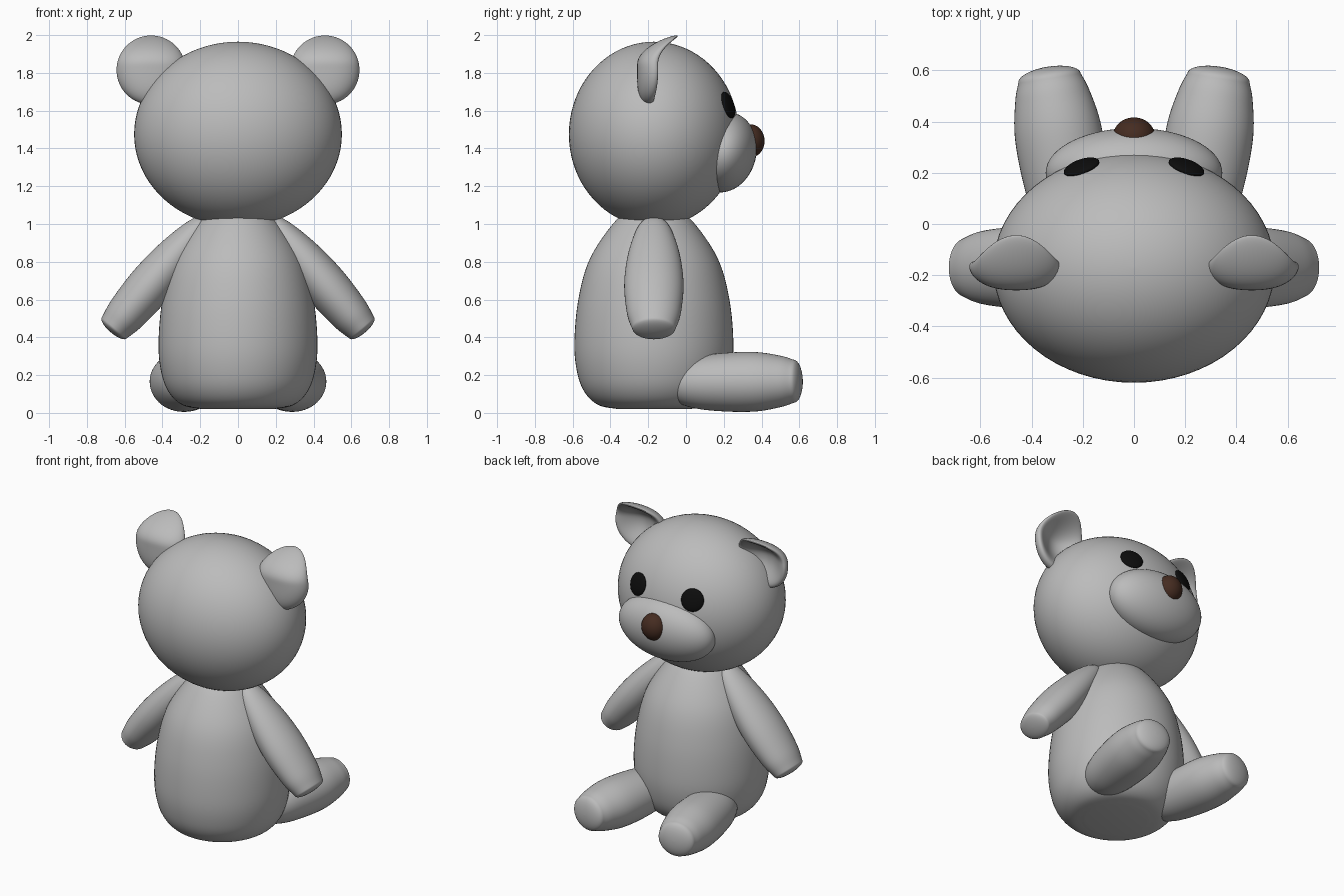
import bpy, math
from mathutils import Vector, Matrix

if "Cube" in bpy.data.objects:
    bpy.data.objects.remove(bpy.data.objects["Cube"])


def material(name, rgb):
    m = bpy.data.materials.new(name)
    m.diffuse_color = (*rgb, 1)
    m.use_nodes = True
    m.node_tree.nodes["Principled BSDF"].inputs["Base Color"].default_value = m.diffuse_color
    return m


GREY = material("soft grey", (0.5, 0.5, 0.5))
BLACK = material("black", (0.004, 0.004, 0.004))
BROWN = material("dark brown", (0.06, 0.025, 0.015))


def make(name, verts, faces, mat, angle=35):
    me = bpy.data.meshes.new(name)
    me.from_pydata(verts, [], faces)
    me.materials.append(mat)
    ob = bpy.data.objects.new(name, me)
    bpy.context.collection.objects.link(ob)
    bpy.ops.object.select_all(action='DESELECT')
    ob.select_set(True)
    bpy.context.view_layer.objects.active = ob
    bpy.ops.object.mode_set(mode='EDIT')
    bpy.ops.mesh.select_all(action='SELECT')
    bpy.ops.mesh.normals_make_consistent(inside=False)
    bpy.ops.object.mode_set(mode='OBJECT')
    bpy.ops.object.shade_smooth_by_angle(angle=math.radians(angle))
    return ob


def spline(pts, steps=6):
    """Smooth curve through the profile points."""
    p = [Vector(q) for q in pts]
    p = [2 * p[0] - p[1]] + p + [2 * p[-1] - p[-2]]
    out = []
    for a, b, c, d in zip(p, p[1:], p[2:], p[3:]):
        for i in range(steps):
            t = i / steps
            out.append(0.5 * (2 * b + (c - a) * t + (2 * a - 5 * b + 4 * c - d) * t * t
                              + (3 * b - a - 3 * c + d) * t ** 3))
    return out + [p[-2]]


def lathe(name, profile, mat, frame, seg=48, angle=35):
    """Revolve (radius, height) rings round local z, with closed poles."""
    verts, faces = [], []
    for r, h in profile:
        for k in range(seg):
            a = 2 * math.pi * k / seg
            verts.append(frame @ Vector((r * math.cos(a), r * math.sin(a), h)))
    n = len(profile)
    for i in range(n - 1):
        for k in range(seg):
            j = (k + 1) % seg
            faces.append((i * seg + k, i * seg + j, (i + 1) * seg + j, (i + 1) * seg + k))
    faces += [tuple(range(seg)), tuple(range((n - 1) * seg, n * seg))]
    return make(name, verts, faces, mat, angle)


def ball(name, centre, radii, mat, rot=Matrix(), shape=None, seg=64):
    """Ellipsoid; shape() may bend the unit-sphere points."""
    f = Matrix.Translation(centre) @ rot @ Matrix.Diagonal((*radii, 1))
    prof = [(max(math.sin(math.pi * i / 40), 1e-4), -math.cos(math.pi * i / 40)) for i in range(41)]
    ob = lathe(name, prof, mat, f if shape is None else Matrix(), seg, 180)
    if shape:
        for v in ob.data.vertices:
            v.co = shape(v.co.copy())
    return ob


def limb(name, start, end, profile, widths, cap):
    """Padded limb along start-end with a crisp rim and a domed end pad."""
    start, end = Vector(start), Vector(end)
    d = (end - start).normalized()
    side = d.cross(Vector((0, 0, 1))).normalized()
    up = side.cross(d)
    f = Matrix((side * widths[0], up * widths[1], d)).transposed().to_4x4()
    f.translation = start
    L = (end - start).length
    prof = [(r, t * L) for r, t in (tuple(q) for q in spline(profile))]
    rim = prof[-1][0]
    for i in range(1, 9):
        a = math.pi / 2 * i / 8
        prof.append((max(rim * math.cos(a), 1e-4), L + cap * math.sin(a)))
    prof = [(max(r, 1e-4), h) for r, h in prof]
    return lathe(name, prof, GREY, f, 48, 35)


# Body
body = spline([(0.19, 0.02), (0.29, 0.04), (0.36, 0.1), (0.403, 0.2), (0.421, 0.36),
               (0.40, 0.6), (0.337, 0.82), (0.2, 1.02), (0.1, 1.08)])
lathe("body", [tuple(q) for q in body], GREY, Matrix.Translation((0, -0.17, 0)), 64, 50)

# Head, muzzle and nose
HC, HR = Vector((0, -0.17, 1.475)), (0.55, 0.45, 0.49)
ball("head", HC, HR, GREY)
ball("muzzle", (0, 0.2, 1.38), (0.345, 0.172, 0.215), GREY, Matrix.Rotation(math.radians(-14), 4, 'X'))
ball("nose", (0, 0.34, 1.44), (0.083, 0.076, 0.088), BROWN)

for s, tag in ((-1, "left"), (1, "right")):
    # Eye: flat button lying on the head
    p = Vector((0.205 * s, 0, 1.63)) - HC
    p.y = HR[1] * math.sqrt(1 - (p.x / HR[0]) ** 2 - (p.z / HR[2]) ** 2)
    n = Vector([p[i] / HR[i] ** 2 for i in range(3)])
    ball(tag + "_eye", HC + p, (0.073, 0.073, 0.022), BLACK,
         n.to_track_quat('Z', 'Y').to_matrix().to_4x4(), None, 32)

    # Ear: dished disc whose top edge flops forward
    def ear_shape(c, s=s):
        rho2 = min(c.x ** 2 + c.z ** 2, 1)
        y = 0.062 * math.copysign(math.sqrt(max(1 - rho2 ** 1.7, 0)), c.y)
        if c.y > 0:
            y -= 0.085 * (1 - rho2) ** 1.4
        y += 0.03 * c.x ** 2 + 0.145 * max(0, (c.z - 0.15) / 0.85) ** 2
        return Vector((0.46 * s + 0.183 * c.x, -0.197 + y, 1.815 + 0.183 * c.z))
    ball(tag + "_ear", (0, 0, 0), (1, 1, 1), GREY, Matrix(), ear_shape)

    # Arm, wider front to back than across
    limb(tag + "_arm", (0.155 * s, -0.17, 1.04), (0.655 * s, -0.17, 0.45),
         [(0, 0), (0.07, 0.07), (0.115, 0.22), (0.146, 0.42), (0.157, 0.64), (0.142, 0.87), (0.115, 1)],
         (1, 0.75), 0.03)

    # Leg, stretched forward and turned slightly out
    limb(tag + "_leg", (0.225 * s, -0.09, 0.158), (0.33 * s, 0.57, 0.168),
         [(0, 0), (0.09, 0.04), (0.135, 0.2), (0.155, 0.45), (0.157, 0.7), (0.135, 0.9), (0.114, 1)],
         (1.08, 1), 0.045)
